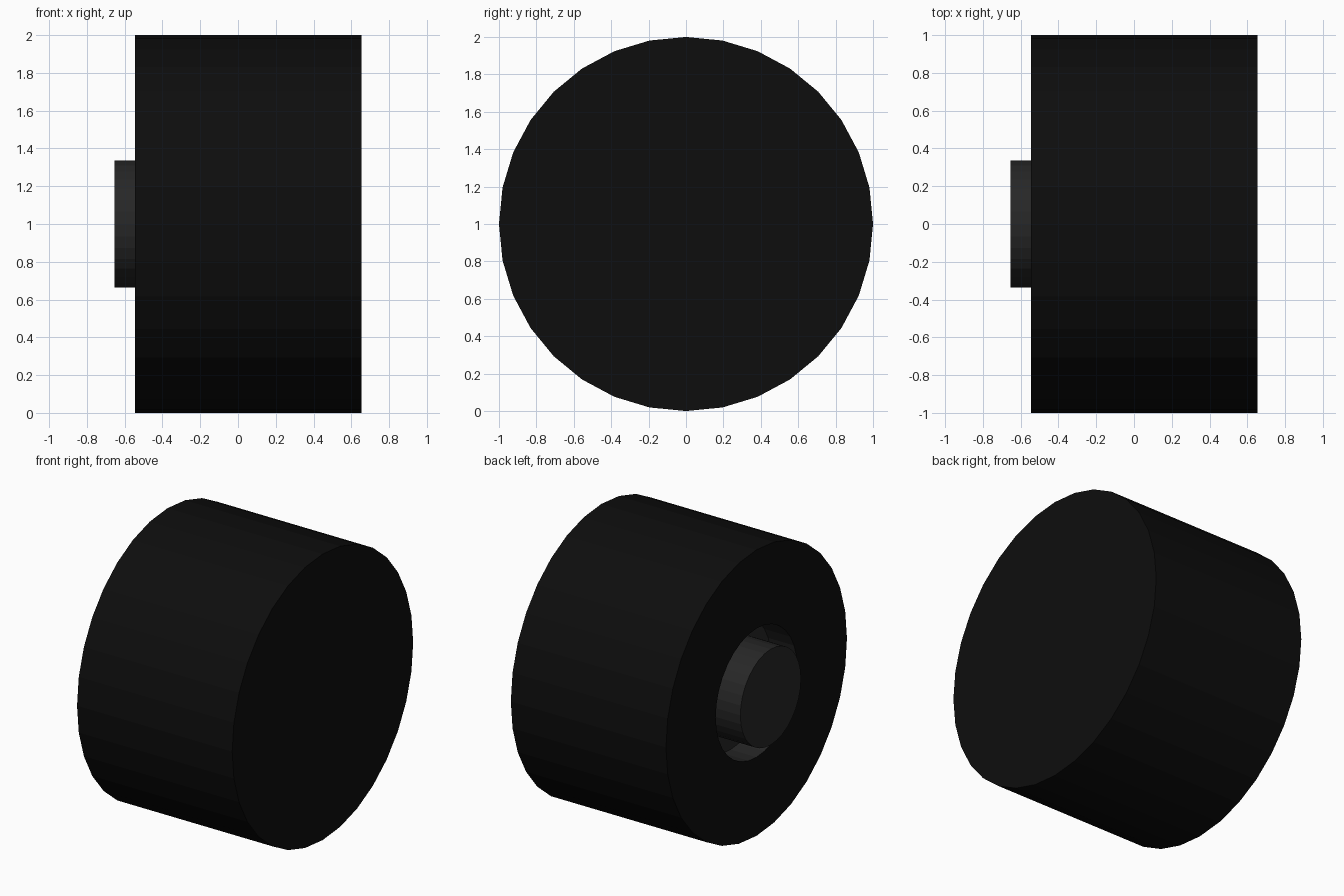
import bpy, bmesh
from math import cos, sin, tau

if "Cube" in bpy.data.objects:
    bpy.data.objects.remove(bpy.data.objects["Cube"])

SIDES = 32


def material(name, grey):
    m = bpy.data.materials.new(name)
    m.diffuse_color = (grey, grey, grey, 1)
    m.use_nodes = True
    m.node_tree.nodes["Principled BSDF"].inputs["Base Color"].default_value = m.diffuse_color
    return m


def lathe(name, profile, mat, rim_mat=None, rim_from=99):
    """Spin (x, radius) points round the wheel axis, capping both ends."""
    bm = bmesh.new()
    rings = []
    for x, r in profile:
        rings.append([bm.verts.new((x, r * cos(tau * i / SIDES), 1 + r * sin(tau * i / SIDES)))
                      for i in range(SIDES)])
    for k, (a, b) in enumerate(zip(rings, rings[1:])):
        for i in range(SIDES):
            j = (i + 1) % SIDES
            f = bm.faces.new((a[i], a[j], b[j], b[i]))
            f.material_index = int(k >= rim_from)
    bm.faces.new(rings[0])
    end = bm.faces.new(rings[-1])
    end.material_index = int(len(profile) > rim_from)
    bmesh.ops.recalc_face_normals(bm, faces=bm.faces)
    me = bpy.data.meshes.new(name)
    bm.to_mesh(me)
    bm.free()
    me.materials.append(mat)
    if rim_mat:
        me.materials.append(rim_mat)
    ob = bpy.data.objects.new(name, me)
    bpy.context.collection.objects.link(ob)
    return ob


rubber = material("rubber", 0.004)
metal = material("hub_grey", 0.02)

# Tyre with a round recess in its left face
lathe("tyre", [(0.655, 1.0), (-0.545, 1.0), (-0.545, 0.45), (-0.345, 0.45)],
      rubber, metal, 2)

# Axle hub standing out of the recess
lathe("hub", [(-0.345, 0.335), (-0.655, 0.335)], metal)
